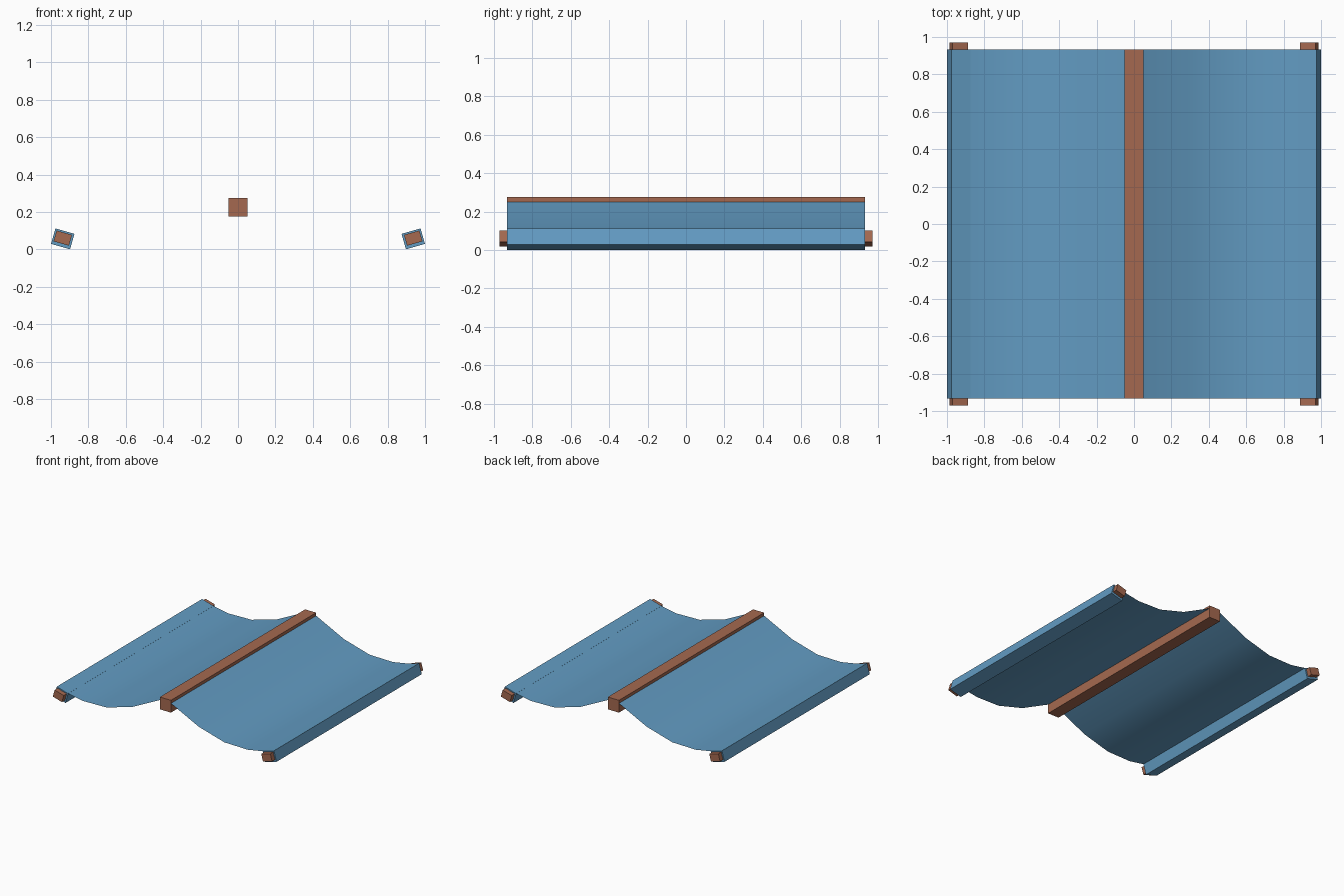
import bpy
import bmesh
from math import radians
from mathutils import Matrix

cube = bpy.data.objects.get("Cube")
if cube:
    bpy.data.objects.remove(cube, do_unlink=True)


def make_material(name, colour):
    mat = bpy.data.materials.new(name)
    mat.use_nodes = True
    mat.diffuse_color = (*colour, 1)
    bsdf = next(n for n in mat.node_tree.nodes if n.type == 'BSDF_PRINCIPLED')
    bsdf.inputs["Base Color"].default_value = (*colour, 1)
    return mat


blue = make_material("blue canvas", (0.122, 0.328, 0.54))
wood = make_material("brown wood", (0.376, 0.141, 0.08))


def finish(name, bm, mat, smooth=False):
    mesh = bpy.data.meshes.new(name)
    bmesh.ops.recalc_face_normals(bm, faces=bm.faces)
    for face in bm.faces:
        face.smooth = smooth
    bm.to_mesh(mesh)
    bm.free()
    mesh.materials.append(mat)
    obj = bpy.data.objects.new(name, mesh)
    bpy.context.collection.objects.link(obj)
    return obj


def beam(name, size, mat, location, tilt=0):
    bm = bmesh.new()
    bmesh.ops.create_cube(bm, size=1, matrix=Matrix.Diagonal((*size, 1)))
    obj = finish(name, bm, mat)
    obj.location = location
    obj.rotation_euler.y = -tilt
    return obj


LENGTH = 1.865
# Sagging canvas section, from the ridge out to the sleeve
SAG = [(0.04, 0.255), (0.30, 0.127), (0.53, 0.062), (0.74, 0.058), (0.875, 0.082)]


def canvas(name, side):
    bm = bmesh.new()
    rows = [[bm.verts.new((side * x, y, z)) for x, z in SAG]
            for y in (-LENGTH / 2, LENGTH / 2)]
    for i in range(len(SAG) - 1):
        loop = [rows[0][i], rows[0][i + 1], rows[1][i + 1], rows[1][i]]
        bm.faces.new(loop if side > 0 else loop[::-1])
    obj = finish(name, bm, blue, smooth=True)
    # Keep the open sheet facing up
    if obj.data.polygons[0].normal.z < 0:
        obj.data.flip_normals()


# Ridge pole along the middle
beam("ridge_pole", (0.1, LENGTH, 0.1), wood, (0, 0, 0.225))

# Canvas, hem sleeve and the rod through it on each side
for label, side in (("left", 1), ("right", -1)):
    canvas(label + "_canvas", side)
    place = (side * 0.937, 0, 0.056)
    tilt = side * radians(16)
    beam(label + "_sleeve", (0.106, LENGTH, 0.086), blue, place, tilt)
    beam(label + "_rod", (0.085, 1.94, 0.06), wood, (place[0], 0, 0.06), tilt)
